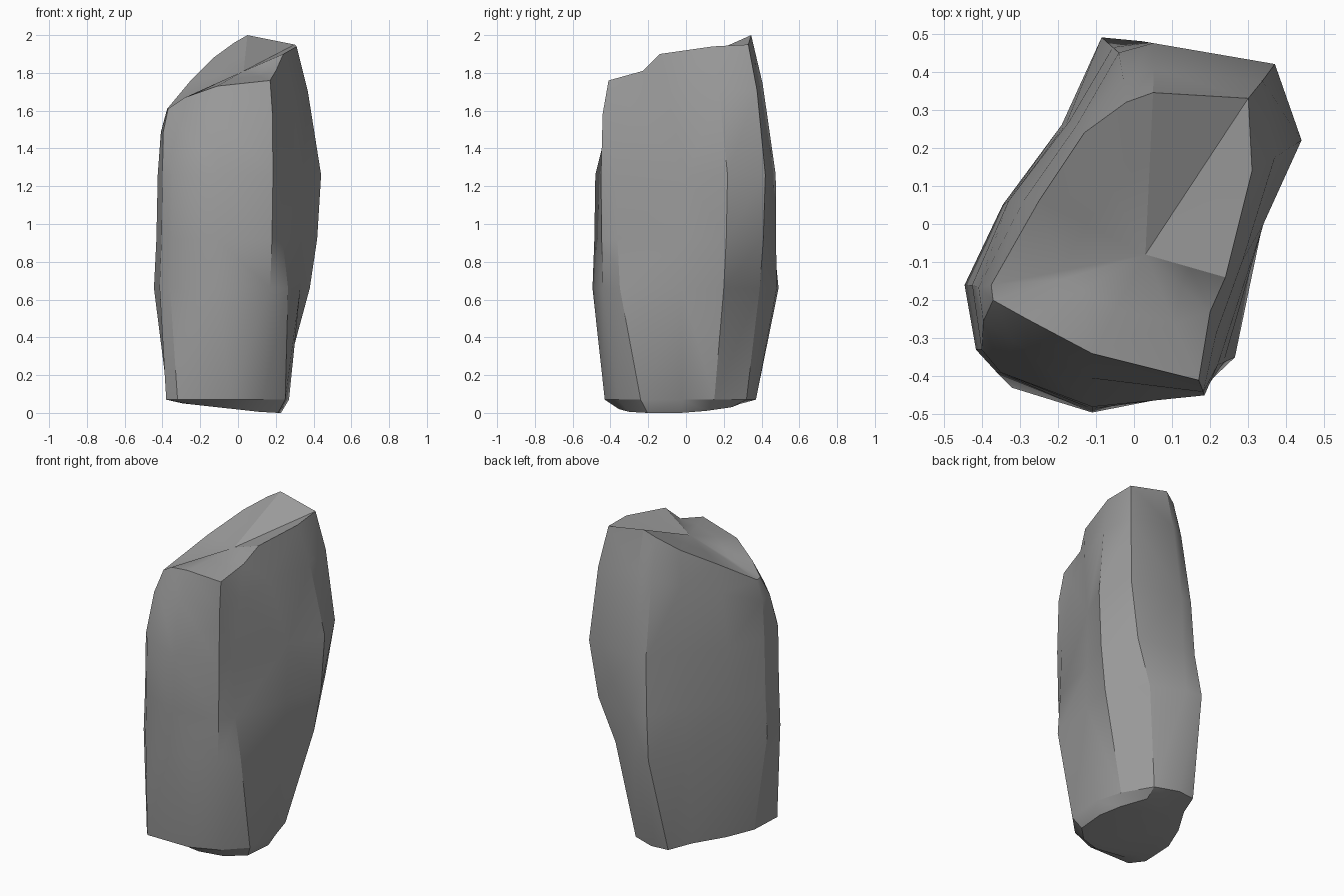
import bpy
import bmesh
import math
from mathutils import Vector

default = bpy.data.objects.get("Cube")
if default:
    bpy.data.objects.remove(default, do_unlink=True)


def make_material(name, colour):
    material = bpy.data.materials.new(name)
    material.use_nodes = True
    material.diffuse_color = colour
    shader = material.node_tree.nodes["Principled BSDF"]
    shader.inputs["Base Color"].default_value = colour
    shader.inputs["Roughness"].default_value = 0.9
    return material


def outline(points, height):
    """Flat ring of corners at one height."""
    return [Vector((x, y, height)) for x, y in points]


def blend(ring_a, ring_b, amount, swell=1.0):
    """Ring between two rings, optionally swollen sideways."""
    ring = [a.lerp(b, amount) for a, b in zip(ring_a, ring_b)]
    return [Vector((p.x * swell, p.y * swell, p.z)) for p in ring]


def shrink(ring, centre, amount):
    """Ring pulled towards a centre point."""
    return [p.lerp(centre, amount) for p in ring]


# Corners run clockwise from the back left ridge: back, right, front, left
foot = outline([(-.13, .36), (-.02, .37), (.12, .32), (.22, .15),
                (.27, -.02), (.25, -.24), (.13, -.36), (-.04, -.43),
                (-.32, -.43), (-.38, -.35), (-.37, -.14), (-.3, .03),
                (-.19, .21)], .07)
waist = outline([(-.085, .49), (.02, .48), (.21, .39), (.38, .2),
                 (.33, -.02), (.265, -.35), (.17, -.44), (-.11, -.495),
                 (-.36, -.39), (-.415, -.33), (-.445, -.16), (-.345, .05),
                 (-.19, .26)], .66)
belly = outline([(-.04, .45), (.05, .475), (.37, .42), (.44, .22),
                 (.34, 0), (.22, -.37), (.185, -.45), (-.11, -.48),
                 (-.35, -.39), (-.4, -.33), (-.425, -.16), (-.33, .06),
                 (-.17, .27)], 1.26)

# Slanting broken rim, highest at the back
rim = [Vector(p) for p in [
    (-.02, .32, 1.96), (.05, .345, 2), (.3, .33, 1.95), (.31, .14, 1.94),
    (.24, -.14, 1.9), (.2, -.23, 1.81), (.17, -.41, 1.76), (-.11, -.34, 1.73),
    (-.28, -.25, 1.67), (-.37, -.2, 1.61), (-.375, -.16, 1.61),
    (-.25, .06, 1.76), (-.13, .24, 1.88)]]

# Worn underside, slanting down to the right and front
underside = shrink(foot, Vector((.06, -.06, 0)), .2)
for p in underside:
    p.z = max(0, .018 - .11 * p.x) + max(0, .1 * p.y)

# Fuller girth between waist and belly
girth = blend(waist, belly, .65)
for p in girth:
    p.z = .92

# Broken crown, with its low point near the middle
crown_centre = Vector((.03, -.08, 1.81))
crown = shrink(rim, crown_centre, .45)

shoulder = blend(belly, rim, .65, 1.04)
rings = [underside, foot, waist, girth, belly, shoulder, rim, crown]

# Rock body: bridge the rings and close both ends
bm = bmesh.new()
loops = [[bm.verts.new(p) for p in ring] for ring in rings]
count = len(foot)
for lower, upper in zip(loops, loops[1:]):
    for i in range(count):
        j = (i + 1) % count
        bm.faces.new((lower[i], lower[j], upper[j], upper[i]))
bm.faces.new(loops[0])
top = bm.verts.new(crown_centre)
for i in range(count):
    bm.faces.new((loops[-1][i], loops[-1][(i + 1) % count], top))
bmesh.ops.triangulate(bm, faces=bm.faces[:], quad_method="SHORT_EDGE")
bmesh.ops.recalc_face_normals(bm, faces=bm.faces[:])

mesh = bpy.data.meshes.new("rock")
bm.to_mesh(mesh)
bm.free()
mesh.materials.append(make_material("stone grey", (.33, .33, .33, 1)))
rock = bpy.data.objects.new("rock", mesh)
bpy.context.collection.objects.link(rock)

# Smooth the gentle facets, keep the ridges sharp
bpy.ops.object.select_all(action="DESELECT")
rock.select_set(True)
bpy.context.view_layer.objects.active = rock
bpy.ops.object.shade_smooth_by_angle(angle=math.radians(30))
